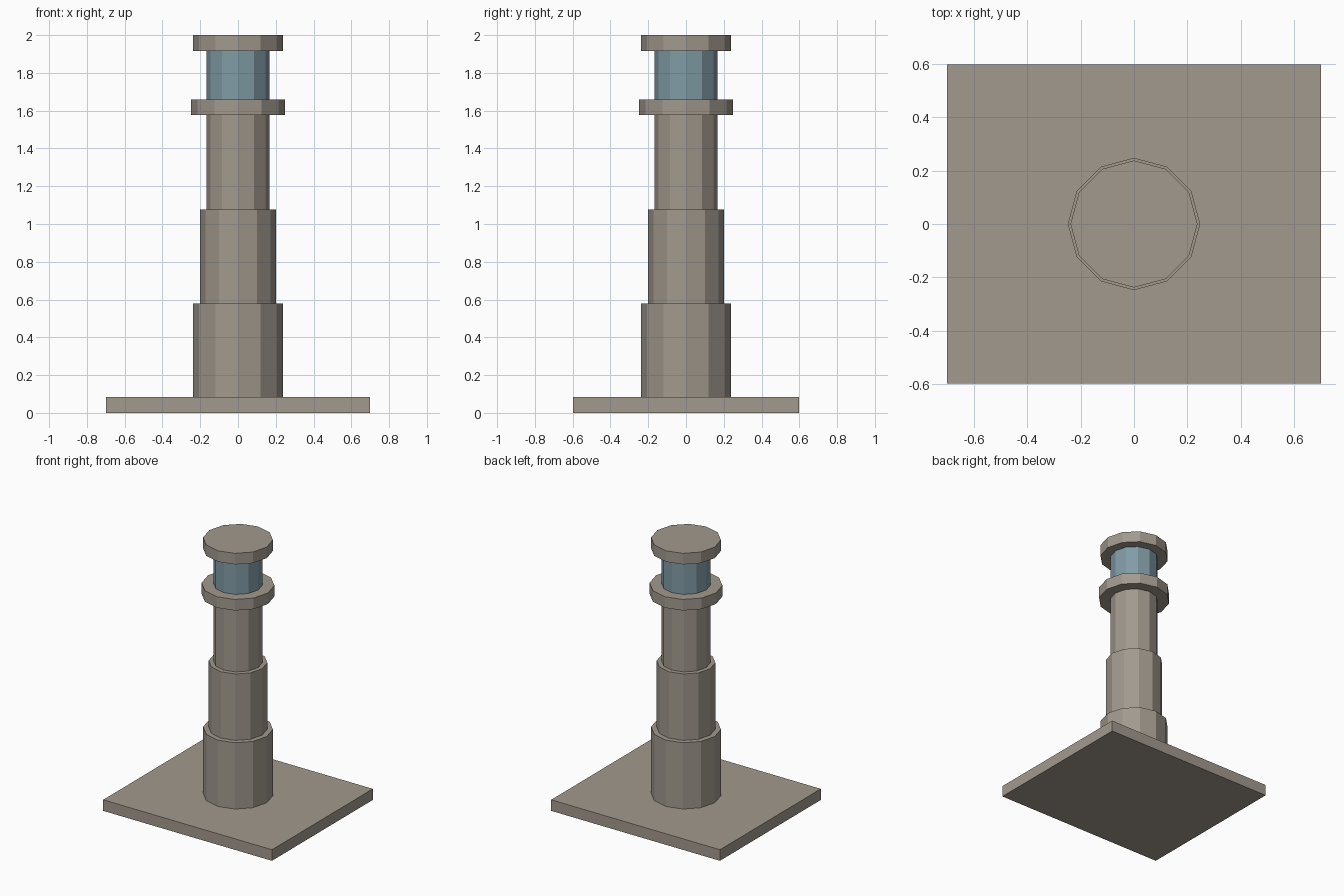
import bpy

cube = bpy.data.objects.get("Cube")
if cube:
    bpy.data.objects.remove(cube, do_unlink=True)


def material(name, rgb):
    mat = bpy.data.materials.new(name)
    mat.use_nodes = True
    mat.diffuse_color = (*rgb, 1)
    mat.node_tree.nodes["Principled BSDF"].inputs["Base Color"].default_value = (*rgb, 1)
    return mat


stone = material("warm grey stone", (0.36, 0.32, 0.27))
glass = material("blue grey glass", (0.22, 0.33, 0.38))


def drum(name, radius, bottom, top, mat):
    """Twelve-sided, flat-shaded drum between two heights."""
    bpy.ops.mesh.primitive_cylinder_add(
        vertices=12, radius=radius, depth=top - bottom,
        location=(0, 0, (bottom + top) / 2))
    obj = bpy.context.object
    obj.name = name
    obj.data.materials.append(mat)


# Rectangular ground slab
bpy.ops.mesh.primitive_cube_add(size=1, location=(0, 0, 0.0415))
slab = bpy.context.object
slab.name = "base_slab"
slab.scale = (1.4, 1.195, 0.083)
bpy.ops.object.transform_apply(location=False, rotation=False, scale=True)
slab.data.materials.append(stone)

# Stepped tower, gallery, lantern room and roof
drum("lower_tower", 0.238, 0.083, 0.58, stone)
drum("middle_tower", 0.2, 0.58, 1.078, stone)
drum("upper_tower", 0.167, 1.078, 1.576, stone)
drum("gallery", 0.248, 1.576, 1.659, stone)
drum("lantern_room", 0.167, 1.659, 1.917, glass)
drum("roof_cap", 0.238, 1.917, 2.0, stone)
